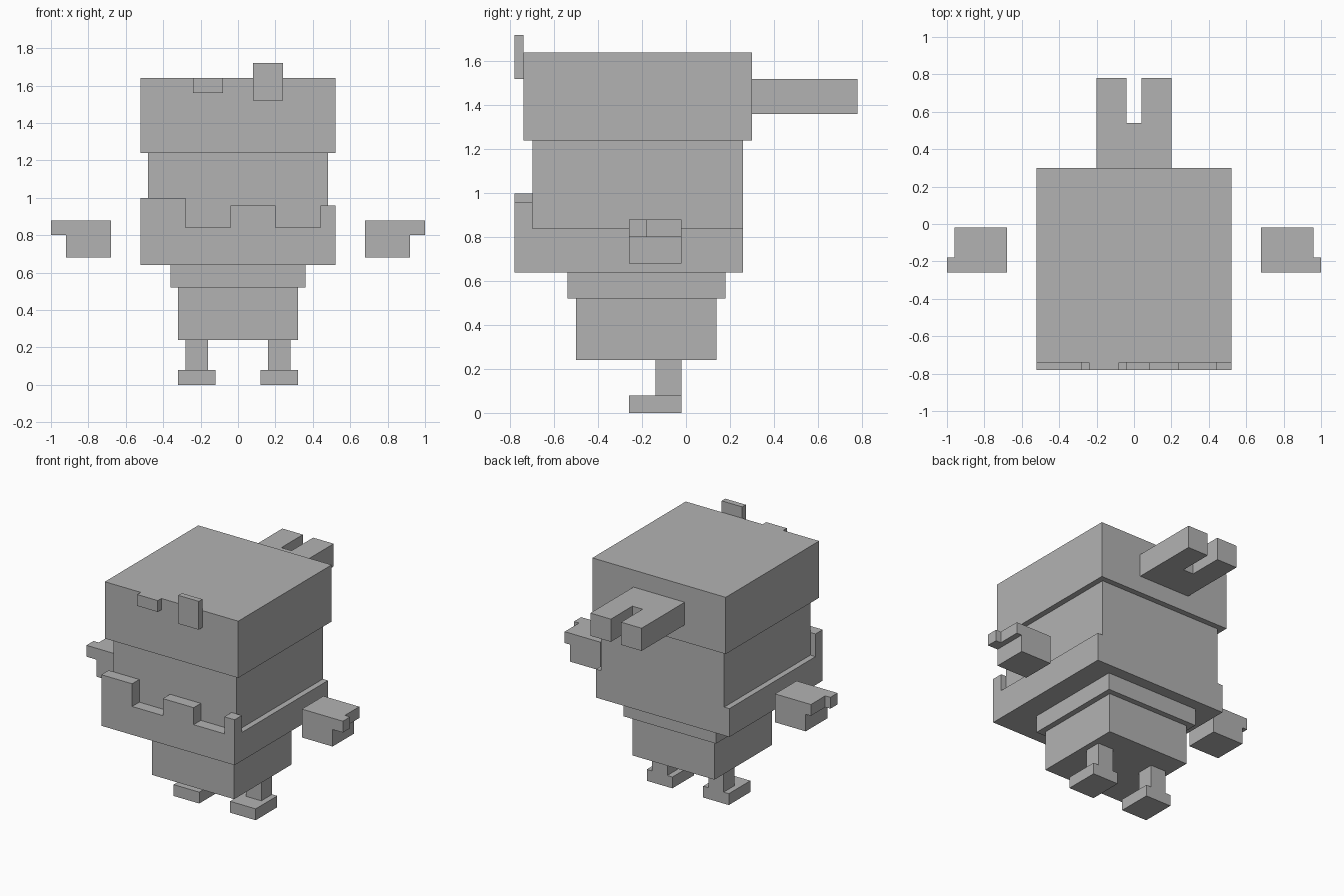
import bpy, bmesh
from mathutils import Vector

if "Cube" in bpy.data.objects:
    bpy.data.objects.remove(bpy.data.objects["Cube"])

grey = bpy.data.materials.new("plain_grey")
grey.diffuse_color = (0.45, 0.45, 0.45, 1.0)
grey.use_nodes = True
grey.node_tree.nodes["Principled BSDF"].inputs["Base Color"].default_value = grey.diffuse_color


def prism(name, outline, lo, hi, axis):
    """Extrude a 2D outline from lo to hi: axis 'y' uses (x, z), axis 'z' uses (x, y)."""
    def place(p, h):
        return Vector((p[0], h, p[1])) if axis == 'y' else Vector((p[0], p[1], h))
    bm = bmesh.new()
    base = bm.faces.new([bm.verts.new(place(p, lo)) for p in outline])
    top = bmesh.ops.extrude_face_region(bm, geom=[base], use_keep_orig=True)["geom"]
    shift = place((0, 0), hi - lo)
    bmesh.ops.translate(bm, vec=shift, verts=[v for v in top if isinstance(v, bmesh.types.BMVert)])
    bmesh.ops.recalc_face_normals(bm, faces=bm.faces)
    mesh = bpy.data.meshes.new(name)
    bm.to_mesh(mesh)
    bm.free()
    mesh.materials.append(grey)
    obj = bpy.data.objects.new(name, mesh)
    bpy.context.collection.objects.link(obj)
    return obj


def box(name, x, y, z):
    corners = [(x[0], y[0]), (x[1], y[0]), (x[1], y[1]), (x[0], y[1])]
    return prism(name, corners, z[0], z[1], 'z')


def mirror(obj):
    """Repeat a right-hand part on the left."""
    obj.modifiers.new("mirror", 'MIRROR').use_axis[0] = True


# Head: overhanging cap, face block and wider jaw
box("head_cap", (-0.52, 0.52), (-0.74, 0.30), (1.24, 1.64))
box("face", (-0.48, 0.48), (-0.70, 0.26), (0.84, 1.24))
box("jaw", (-0.52, 0.52), (-0.70, 0.26), (0.64, 0.84))

# Jaw front with raised teeth of uneven height
prism("jaw_front", [(-0.52, 0.64), (0.52, 0.64), (0.52, 0.96), (0.44, 0.96),
                    (0.44, 0.84), (0.20, 0.84), (0.20, 0.96), (-0.04, 0.96),
                    (-0.04, 0.84), (-0.28, 0.84), (-0.28, 1.00), (-0.52, 1.00)],
      -0.78, -0.70, 'y')

# Small blocks on the brow
box("brow_block_low", (-0.24, -0.08), (-0.78, -0.74), (1.56, 1.64))
box("brow_block_tall", (0.08, 0.24), (-0.78, -0.74), (1.52, 1.72))

# Forked tail behind the head
prism("forked_tail", [(-0.20, 0.30), (0.20, 0.30), (0.20, 0.78), (0.04, 0.78),
                      (0.04, 0.54), (-0.04, 0.54), (-0.04, 0.78), (-0.20, 0.78)],
      1.36, 1.52, 'z')

# Body
box("collar", (-0.36, 0.36), (-0.54, 0.18), (0.52, 0.64))
box("torso", (-0.32, 0.32), (-0.50, 0.14), (0.24, 0.52))

# Legs and feet
mirror(box("leg", (0.16, 0.28), (-0.14, -0.02), (0.08, 0.24)))
mirror(box("foot", (0.12, 0.32), (-0.26, -0.02), (0.00, 0.08)))

# Floating hands with a stepped finger plate
mirror(box("palm", (0.68, 0.92), (-0.26, -0.02), (0.68, 0.88)))
mirror(prism("fingers", [(0.92, -0.26), (1.00, -0.26), (1.00, -0.18), (0.96, -0.18),
                         (0.96, -0.02), (0.92, -0.02)], 0.80, 0.88, 'z'))
